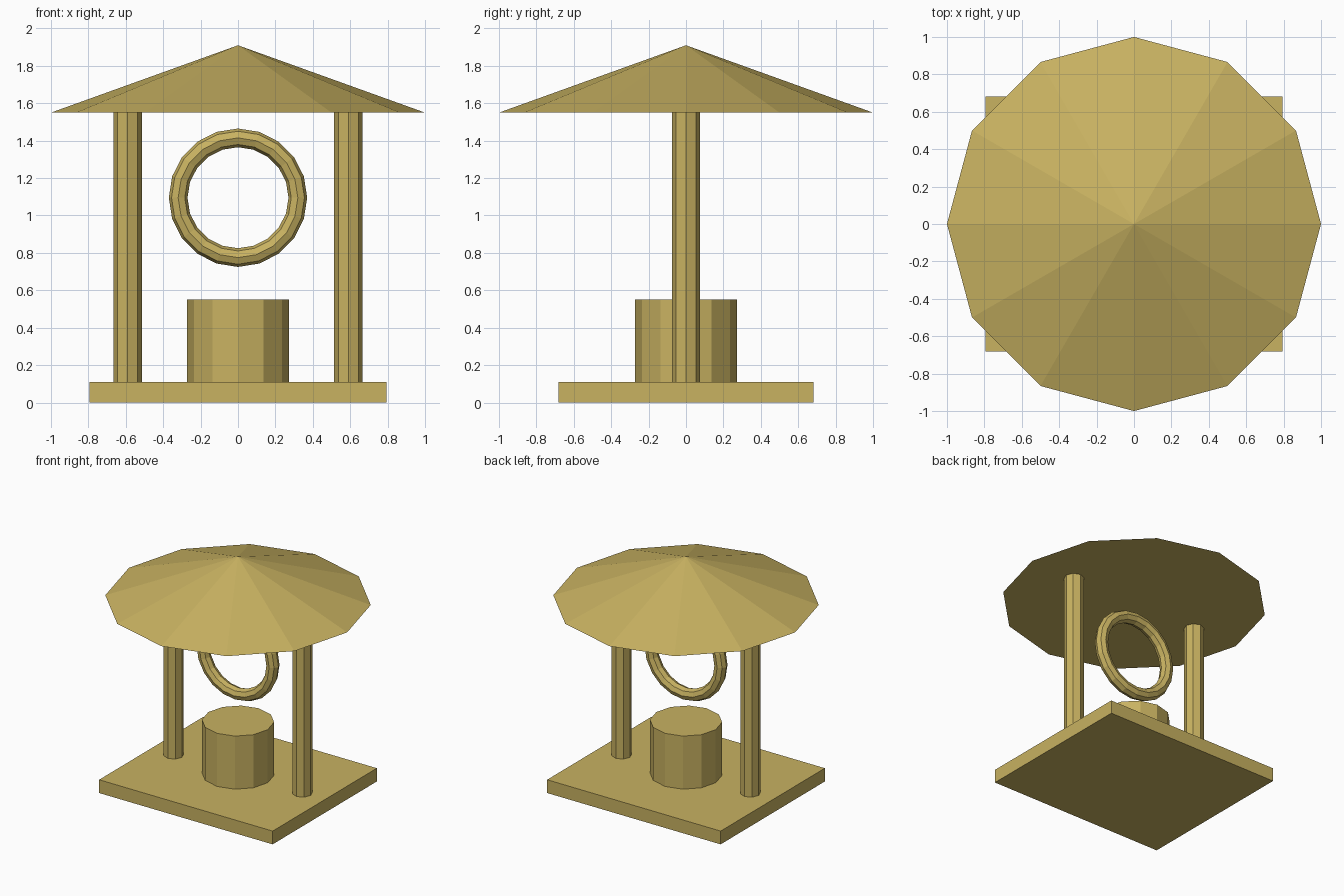
import bpy, math

if "Cube" in bpy.data.objects:
    bpy.data.objects.remove(bpy.data.objects["Cube"])

mat = bpy.data.materials.new("sandy tan")
mat.diffuse_color = (0.58, 0.445, 0.12, 1)
mat.use_nodes = True
mat.node_tree.nodes["Principled BSDF"].inputs["Base Color"].default_value = mat.diffuse_color


def finish(name):
    ob = bpy.context.object
    ob.name = name
    ob.data.materials.append(mat)
    return ob


def cylinder(name, x, r, z0, z1, sides):
    bpy.ops.mesh.primitive_cylinder_add(vertices=sides, radius=r, depth=z1 - z0,
                                        location=(x, 0, (z0 + z1) / 2))
    return finish(name)


# Rectangular floor slab
bpy.ops.mesh.primitive_cube_add(size=1, location=(0, 0, 0.055))
bpy.context.object.scale = (1.59, 1.364, 0.11)
finish("base_slab")

# Central drum and the two posts
cylinder("drum", 0, 0.272, 0.11, 0.55, 12)
for side, x in (("left", -0.59), ("right", 0.59)):
    cylinder(side + "_post", x, 0.076, 0.11, 1.55, 8)

# Upright floating ring
bpy.ops.mesh.primitive_torus_add(major_radius=0.32, minor_radius=0.05,
                                 major_segments=20, minor_segments=8,
                                 location=(0, 0, 1.095), rotation=(math.pi / 2, 0, 0))
finish("ring")

# Twelve-sided cone roof
bpy.ops.mesh.primitive_cone_add(vertices=12, radius1=1, radius2=0, depth=0.36,
                                location=(0, 0, 1.73))
finish("roof")
